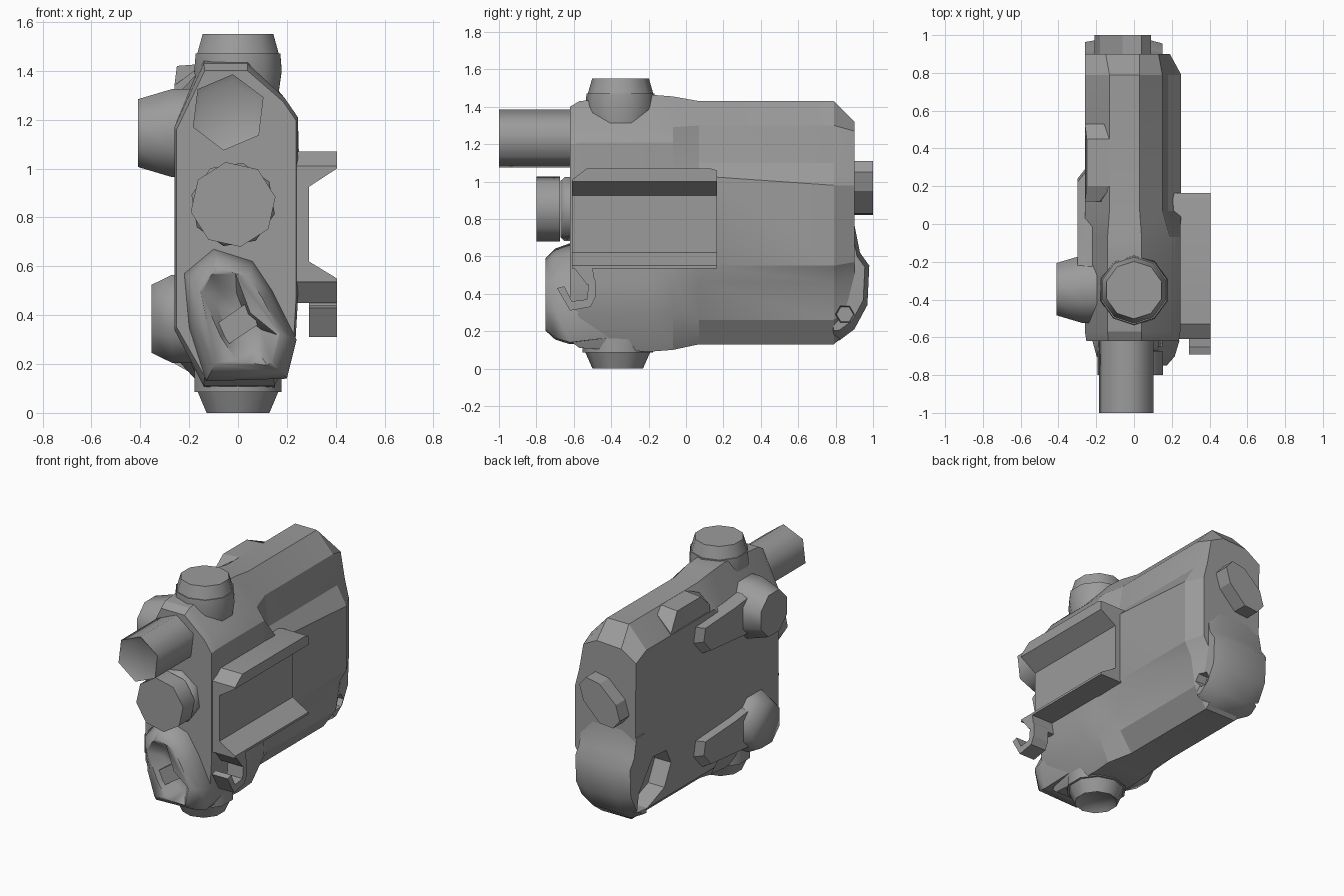
import bpy, bmesh, math

if "Cube" in bpy.data.objects:
    bpy.data.objects.remove(bpy.data.objects["Cube"])

grey = bpy.data.materials.new('dark_grey')
grey.diffuse_color = (.33, .33, .33, 1)
grey.use_nodes = True
grey.node_tree.nodes["Principled BSDF"].inputs["Base Color"].default_value = grey.diffuse_color

def place(u, v, w, axis):
    return {'x': (w, u, v), 'y': (u, w, v), 'z': (u, v, w)}[axis]

def loft(name, rings, axis='y'):
    """Skin a list of (offset, outline) rings along an axis and cap both ends."""
    bm = bmesh.new()
    loops = [[bm.verts.new(place(u, v, w, axis)) for u, v in pts] for w, pts in rings]
    n = len(loops[0])
    for a, b in zip(loops, loops[1:]):
        for i in range(n):
            j = (i + 1) % n
            bm.faces.new((a[i], a[j], b[j], b[i]))
    bm.faces.new(loops[0])
    bm.faces.new(loops[-1])
    bmesh.ops.recalc_face_normals(bm, faces=bm.faces)
    me = bpy.data.meshes.new(name)
    bm.to_mesh(me)
    bm.free()
    me.materials.append(grey)
    ob = bpy.data.objects.new(name, me)
    bpy.context.collection.objects.link(ob)
    return ob

def prism(name, pts, axis, a, b):
    return loft(name, [(a, pts), (b, pts)], axis)

def turned(name, axis, c, sides, rings, turn=0.0):
    """Faceted turned part: rings are (offset, radius)."""
    def ring(r):
        angs = [turn + 2 * math.pi * i / sides for i in range(sides)]
        return [(c[0] + r * math.cos(t), c[1] + r * math.sin(t)) for t in angs]
    ob = loft(name, [(w, ring(r)) for w, r in rings], axis)
    ob['crease'] = 65
    return ob

def scaled(pts, s, c):
    return [(c[0] + (x - c[0]) * s, c[1] + (z - c[1]) * s) for x, z in pts]

def cut(ob, cutter):
    cutter.hide_render = True
    m = ob.modifiers.new('cut', 'BOOLEAN')
    m.operation, m.object, m.solver = 'DIFFERENCE', cutter, 'EXACT'
    bpy.context.view_layer.objects.active = ob
    bpy.ops.object.modifier_apply(modifier=m.name)

# Main housing: front section with flat flank, rear section with stepped flank
def front(top, low):
    return [(-.14, top), (.04, top), (.19, 1.29), (.245, 1.21), (.245, 1.03), (.245, .55),
            (.245, .46), (.235, .29), (.15, low), (-.14, low), (-.26, .34), (-.26, 1.17)]
rear = [(-.13, 1.43), (.03, 1.43), (.15, 1.30), (.18, 1.10), (.25, 1.03), (.25, .55),
        (.20, .46), (.17, .26), (.08, .13), (-.15, .13), (-.26, .23), (-.26, 1.29)]
back = [(x, z - .05 if .9 < z < 1.1 else z) for x, z in rear]
rear_end = [(-.15, 1.31), (.03, 1.32), (.13, 1.27), (.16, 1.10), (.19, .98), (.19, .57),
            (.15, .5), (.13, .34), (.07, .24), (-.15, .22), (-.25, .28), (-.26, 1.24)]
housing = loft('housing', [
    (-.62, scaled(front(1.42, .13), .97, (0, .76))), (-.57, front(1.43, .11)),
    (-.2, front(1.465, .09)), (-.07, front(1.455, .10)),
    (.07, rear), (.79, back), (.9, rear_end)])
housing['crease'] = 22

# Lower front bulge with slanted socket, fading back into the housing
bulge_pts = [(-.22, .57), (-.10, .67), (.06, .62), (.14, .50), (.24, .30),
             (.20, .14), (-.13, .13), (-.20, .35)]
mid = (0, .385)
bulge = loft('front_bulge', [(-.75, scaled(bulge_pts, .72, mid)),
                             (-.70, scaled(bulge_pts, .90, mid)),
                             (-.62, bulge_pts), (-.10, scaled(bulge_pts, .75, mid))])
bulge['crease'] = 55
socket = [(-.15, .49), (-.11, .57), (-.01, .57), (.05, .41), (.16, .32),
          (.13, .18), (-.01, .22), (-.07, .31)]
socket_cutter = loft('socket_cutter', [(-.80, socket),
                     (-.75, socket), (-.67, scaled(socket, .6, (0, .37)))])
cut(bulge, socket_cutter)
prism('socket_bridge', [(-.08, .37), (.05, .46), (.08, .36), (-.04, .28)], 'y', -.72, -.63)

# Lower rear block
tail = [(.78, .145), (.82, .15), (.90, .21), (.97, .34), (.98, .55), (.93, .62),
        (.90, .77), (.78, .77)]
block = loft('rear_block', [(-.26, scaled(tail, .86, (.86, .55))), (-.16, tail), (.06, tail),
                            (.15, scaled(tail, .84, (.83, .50)))], 'x')
block['crease'] = 40

# Rear left opening and small right dimple
opening = [(.89, .24), (.87, .36), (.72, .55), (.58, .54), (.53, .44), (.60, .30), (.78, .23)]
side_cutter = prism('opening_cutter', opening, 'x', -.35, -.14)
dimple = turned('dimple_cutter', 'x', (.85, .29), 6, [(.10, .045), (.3, .065)])
for ob in (housing, block):
    cut(ob, side_cutter)
    cut(ob, dimple)
for ob in (socket_cutter, side_cutter, dimple):
    bpy.data.objects.remove(ob)

# Top and bottom caps
turned('top_cap', 'z', (0, -.35), 10, [(1.46, .178), (1.55, .152)], .31)
turned('top_collar', 'z', (0, -.35), 10, [(1.28, .17), (1.40, .188), (1.47, .182)], .31)
turned('bottom_cap', 'z', (0, -.365), 10,
       [(.03, .10), (0, .135), (.09, .175)], .31)
turned('bottom_collar', 'z', (0, -.365), 10, [(.085, .188), (.2, .188)], .31)

# Hexagonal front tube with shallow mouth
turned('front_tube', 'y', (-.04, 1.23), 6,
       [(-.985, .128), (-1, .157), (-.55, .157)], math.radians(83))

# Front knob and its neck
turned('front_knob', 'y', (-.02, .853), 8, [(-.80, .176), (-.675, .176)], math.radians(10))
turned('knob_neck', 'y', (-.02, .853), 8, [(-.67, .155), (-.65, .175), (-.60, .175)],
       math.radians(32))

# Slanted oval rear plug
prism('rear_plug', [(.09, 1.05), (.04, 1.11), (-.06, 1.09), (-.18, .98), (-.21, .88),
                    (-.16, .82), (-.06, .83), (.06, .95)], 'y', .86, 1.0)

# Left side knobs with tapered fairings trailing behind
for label, z, tip in (('upper', 1.145, -.41), ('lower', .385, -.355)):
    turned(label + '_side_knob', 'x', (-.345, z), 8,
           [(tip, .150), (-.27, .195), (-.18, .195)], math.pi / 8)
    base = [(-.35, z - .15), (.20, z - .10), (.29, z), (.27, z + .10), (-.1, z + .12),
            (-.35, z + .15)]
    loft(label + '_fairing', [(-.22, base), (-.26, base),
         (-.30, scaled(base, .85, (-.05, z)))], 'x')

# Eave block on the upper left edge
loft('eave_block', [(.12, [(-.26, 1.22), (-.26, 1.34), (-.18, 1.40), (-.08, 1.2)]),
                    (.20, [(-.26, 1.22), (-.25, 1.42), (-.12, 1.43), (-.08, 1.2)]),
                    (.45, [(-.26, 1.22), (-.25, 1.42), (-.12, 1.43), (-.08, 1.2)]),
                    (.53, [(-.26, 1.22), (-.26, 1.30), (-.16, 1.40), (-.08, 1.2)])])

# Right side bracket: channel with bevelled upper flange
def channel(top):
    return [(.20, top), (.405, top), (.405, 1.0), (.29, .925), (.29, .62),
            (.405, .55), (.405, .535), (.20, .535)]
loft('side_bracket', [(-.61, channel(1.01)), (-.53, channel(1.07)),
                      (.13, channel(1.07)), (.165, channel(1.06))])

# Curled latch hook below the bracket
hook = [(-.56, .55), (-.53, .55), (-.485, .47), (-.485, .38), (-.51, .33), (-.62, .31),
        (-.69, .43), (-.65, .44), (-.61, .36), (-.53, .37), (-.52, .46)]
prism('latch_hook', hook, 'x', .29, .405)
prism('latch_root', [(-.60, .54), (-.50, .54), (-.485, .45), (-.53, .45)], 'x', .22, .405)

# Crisp creases, soft shading across shallow ones
for ob in bpy.context.collection.objects:
    bpy.ops.object.select_all(action='DESELECT')
    ob.select_set(True)
    bpy.context.view_layer.objects.active = ob
    bpy.ops.object.shade_smooth_by_angle(angle=math.radians(ob.get('crease', 25)))
